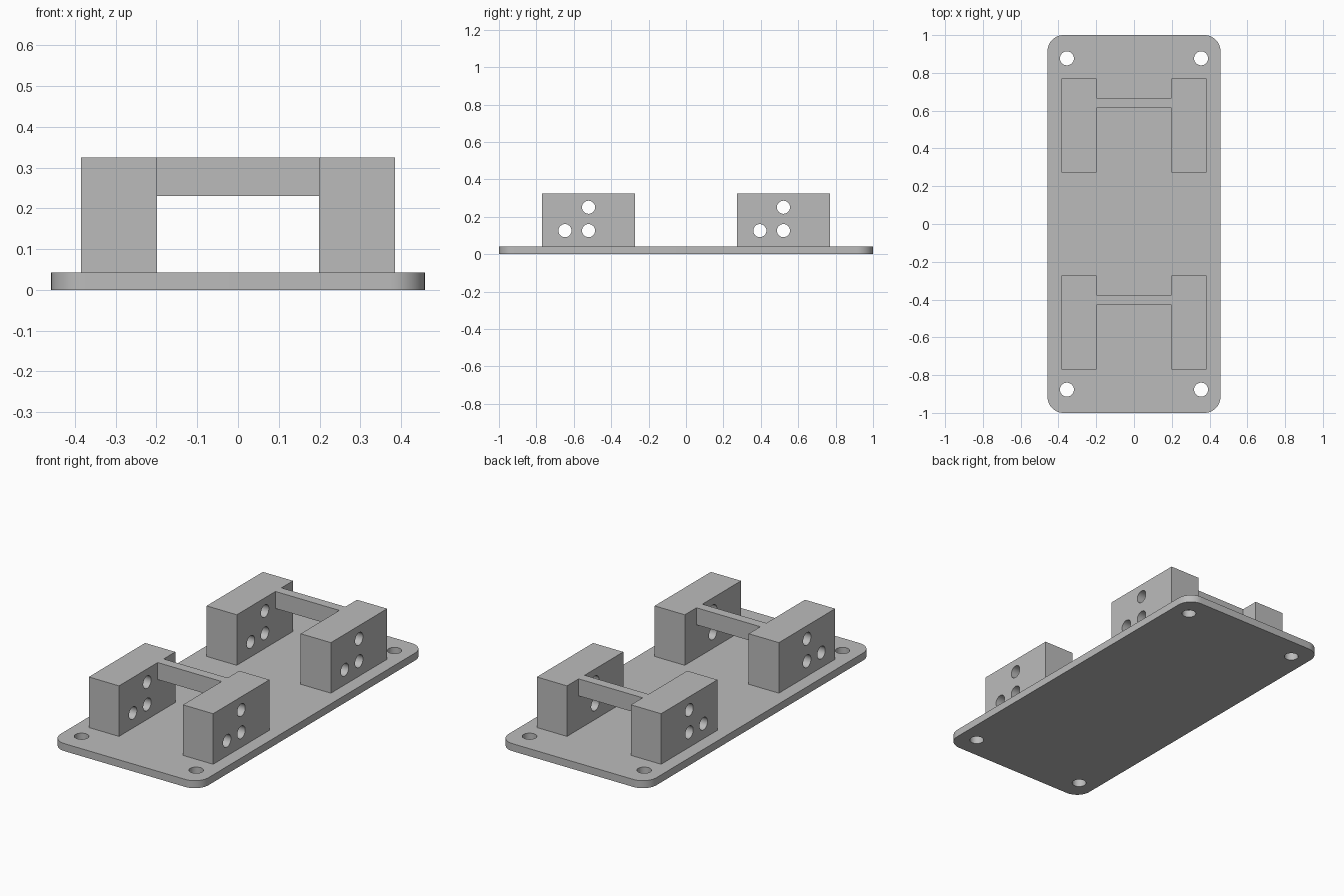
import bpy, bmesh, math
from mathutils import Matrix, Vector

if "Cube" in bpy.data.objects:
    bpy.data.objects.remove(bpy.data.objects["Cube"], do_unlink=True)

grey = bpy.data.materials.new("plain_grey")
grey.use_nodes = True
GREY = (0.5, 0.5, 0.5, 1.0)
grey.diffuse_color = GREY
grey.node_tree.nodes["Principled BSDF"].inputs["Base Color"].default_value = GREY


def add_object(name, bm):
    mesh = bpy.data.meshes.new(name)
    bm.to_mesh(mesh)
    bm.free()
    mesh.materials.append(grey)
    obj = bpy.data.objects.new(name, mesh)
    bpy.context.collection.objects.link(obj)
    return obj


def box(name, lo, hi, corner_radius=0.0):
    """Box between two corners, with optional rounded upright edges."""
    lo, hi = Vector(lo), Vector(hi)
    bm = bmesh.new()
    bmesh.ops.create_cube(bm, size=1, matrix=Matrix.Translation((lo + hi) / 2)
                          @ Matrix.Diagonal((*(hi - lo), 1)))
    if corner_radius:
        upright = [e for e in bm.edges
                   if abs(e.verts[0].co.z - e.verts[1].co.z) > 1e-4]
        bmesh.ops.bevel(bm, geom=upright, offset=corner_radius, segments=12,
                        profile=0.5, affect='EDGES')
    return add_object(name, bm)


def drill(obj, centres, radius, axis, depth):
    """Cut round through-holes along the given axis."""
    turn = Matrix.Rotation(math.pi / 2, 4, 'Y') if axis == 'X' else Matrix()
    bm = bmesh.new()
    for c in centres:
        bmesh.ops.create_cone(bm, cap_ends=True, segments=40, radius1=radius,
                              radius2=radius, depth=depth,
                              matrix=Matrix.Translation(c) @ turn)
    cutter = add_object("hole_cutter", bm)
    cutter.hide_render = True
    mod = obj.modifiers.new("holes", 'BOOLEAN')
    mod.operation, mod.solver, mod.object = 'DIFFERENCE', 'EXACT', cutter
    bpy.ops.object.select_all(action='DESELECT')
    obj.select_set(True)
    bpy.context.view_layer.objects.active = obj
    bpy.ops.object.modifier_apply(modifier=mod.name)
    bpy.data.objects.remove(cutter, do_unlink=True)
    bpy.ops.object.shade_smooth_by_angle(angle=math.radians(30))


PLATE_TOP, TOP = 0.042, 0.325
INNER, OUTER = 0.198, 0.385

# Base plate with rounded corners and four mounting holes
plate = box("base_plate", (-0.458, -1, 0), (0.458, 1, PLATE_TOP), 0.085)
drill(plate, [(sx * 0.355, sy * 0.877, PLATE_TOP / 2)
              for sx in (-1, 1) for sy in (-1, 1)], 0.037, 'Z', 0.2)

# Two identical brackets: a pair of drilled blocks joined by a thin crossbar
for place, y in (("front", -0.521), ("back", 0.521)):
    for side, s in (("left", 1), ("right", -1)):
        x0, x1 = sorted((s * INNER, s * OUTER))
        block = box(f"{place}_{side}_block", (x0, y - 0.249, PLATE_TOP),
                    (x1, y + 0.249, TOP))
        xc = (x0 + x1) / 2
        drill(block, [(xc, y - 0.126, 0.126), (xc, y, 0.126), (xc, y, 0.251)],
              0.035, 'X', 0.4)
    box(f"{place}_crossbar", (-INNER, y + 0.093, 0.23), (INNER, y + 0.146, TOP))
